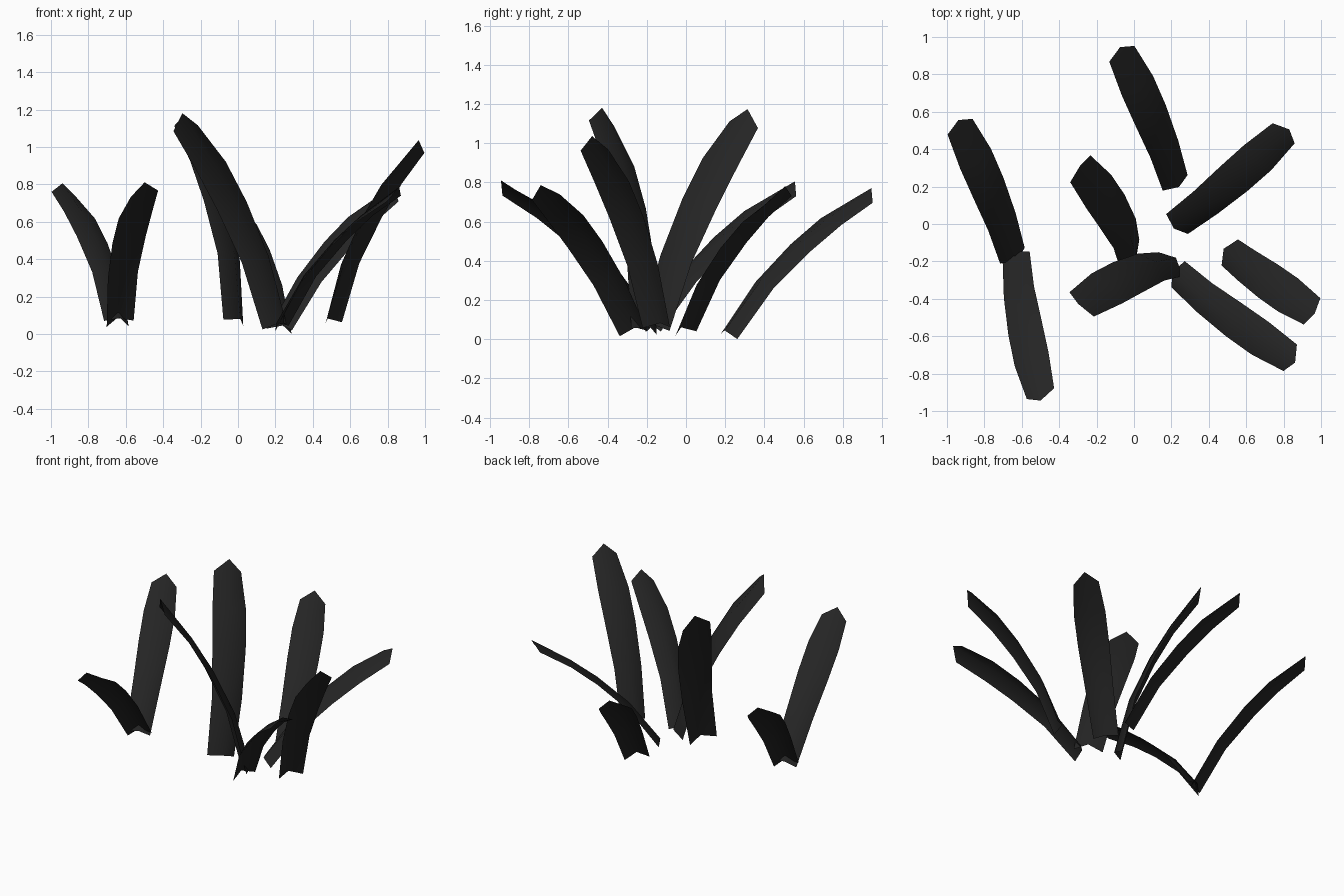
import bpy
from mathutils import Vector

cube = bpy.data.objects.get("Cube")
if cube:
    bpy.data.objects.remove(cube)

# One flat colour for every blade
charcoal = bpy.data.materials.new("charcoal leaf")
charcoal.use_nodes = True
colour = (0.018, 0.018, 0.018, 1)
charcoal.diffuse_color = colour
charcoal.node_tree.nodes["Principled BSDF"].inputs["Base Color"].default_value = colour

# Blade profile per row: distance along chord, bow, half width, ridge height
# (all as fractions of the chord length)
ROWS = [
    (0.0, 0.0, 0.078, 0.042),
    (0.31, 0.063, 0.087, 0.034),
    (0.58, 0.067, 0.097, 0.03),
    (0.79, 0.049, 0.098, 0.026),
    (1.0, 0.0, 0.079, 0.02),
]
TIP_POINT = 0.067


def make_blade(name, base, tip, across):
    """Arched leaf with a raised midrib, running from base to tip."""
    base, tip = Vector(base), Vector(tip)
    chord = tip - base
    size = chord.length
    # Lift the sideways direction so that it is square to the chord
    side = Vector((across[0], across[1], 0))
    side.z = -side.dot(chord) / chord.z
    side.normalize()
    normal = chord.normalized().cross(side)
    if normal.z < 0:
        normal.negate()

    verts = []
    for i, (along, bow, half, ridge) in enumerate(ROWS):
        middle = base + chord * along + normal * bow * size
        rib = middle + normal * ridge * size
        if i == len(ROWS) - 1:
            rib += chord * TIP_POINT
        verts += [middle - side * half * size, rib, middle + side * half * size]

    faces = []
    for i in range(len(ROWS) - 1):
        for j in range(2):
            a = i * 3 + j
            faces.append((a, a + 1, a + 4, a + 3))

    mesh = bpy.data.meshes.new(name)
    mesh.from_pydata(verts, [], faces)
    mesh.update()
    # Turn the sheet so that its upper side is the outside
    if mesh.polygons[0].normal.dot(normal) < 0:
        mesh.flip_normals()
    mesh.materials.append(charcoal)
    mesh.shade_smooth()
    blade = bpy.data.objects.new(name, mesh)
    bpy.context.collection.objects.link(blade)
    return blade


# Blades: name, base, tip, sideways direction
BLADES = [
    ("right_back_blade", (-0.65, -0.17, 0.055), (-0.93, 0.52, 0.745), (0.135, 0.085)),
    ("right_front_blade", (-0.63, -0.175, 0.055), (-0.5, -0.907, 0.75), (0.15, 0.06)),
    ("back_blade", (0.22, 0.22, 0.015), (-0.065, 0.91, 0.71), (0.133, 0.083)),
    ("left_back_blade", (0.23, 0.0, 0.03), (0.8, 0.485, 0.72), (0.115, -0.105)),
    ("tall_back_blade", (-0.025, -0.155, 0.06), (-0.287, 0.295, 1.095), (0.105, 0.14)),
    ("tall_front_blade", (0.195, -0.215, 0.04), (-0.28, -0.43, 1.1), (0.125, -0.125)),
    ("left_front_blade", (0.235, -0.268, 0.03), (0.835, -0.715, 0.725), (0.07, 0.138)),
    ("left_outer_blade", (0.512, -0.152, 0.06), (0.952, -0.467, 0.965), (0.085, 0.135)),
]
for blade_data in BLADES:
    make_blade(*blade_data)
